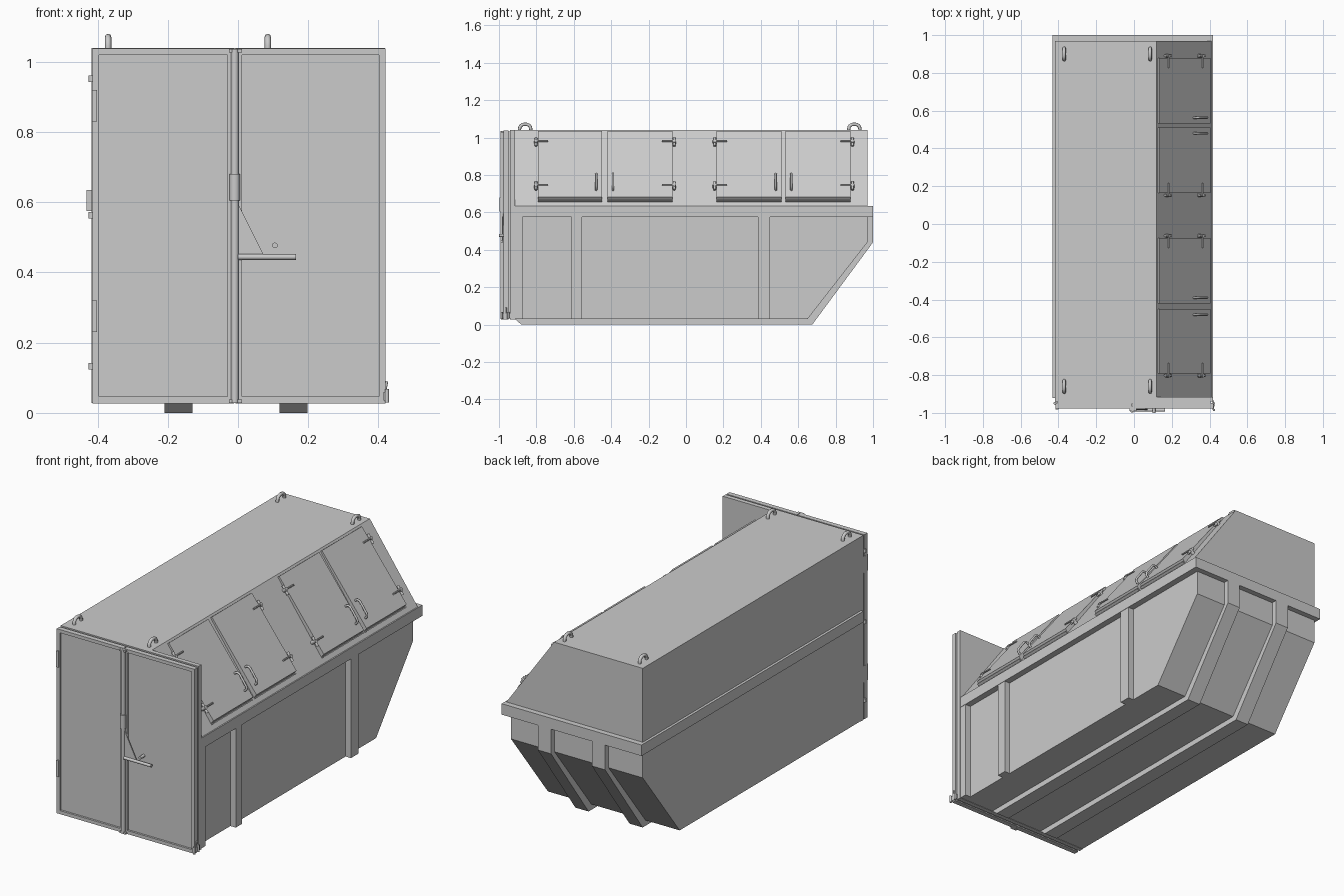
import bpy, bmesh, math
from mathutils import Matrix, Vector

if "Cube" in bpy.data.objects:
    bpy.data.objects.remove(bpy.data.objects["Cube"])

I = Matrix.Identity(4)


def finish(name, bm, mat=I):
    bmesh.ops.recalc_face_normals(bm, faces=bm.faces)
    bm.transform(mat)
    me = bpy.data.meshes.new(name)
    bm.to_mesh(me)
    bm.free()
    ob = bpy.data.objects.new(name, me)
    bpy.context.collection.objects.link(ob)
    return ob


def box(name, x, y, z, mat=I):
    bm = bmesh.new()
    bmesh.ops.create_cube(bm, size=1)
    for v in bm.verts:
        v.co = [r[0] if c < 0 else r[1] for c, r in zip(v.co, (x, y, z))]
    return finish(name, bm, mat)


def prism(name, pts, axis, a, b, mat=I):
    """Extrude a 2D profile along axis 'x' (yz points) or 'y' (xz points)."""
    put = {'x': lambda p, t: (t, p[0], p[1]), 'y': lambda p, t: (p[0], t, p[1])}[axis]
    bm = bmesh.new()
    f = bm.faces.new([bm.verts.new(put(p, a)) for p in pts])
    ext = bmesh.ops.extrude_face_region(bm, geom=[f])
    d = Vector(put((0, 0), b - a))
    bmesh.ops.translate(bm, vec=d, verts=[v for v in ext['geom'] if isinstance(v, bmesh.types.BMVert)])
    return finish(name, bm, mat)


def smooth(ob):
    for o in bpy.context.selected_objects:
        o.select_set(False)
    ob.select_set(True)
    bpy.context.view_layer.objects.active = ob
    bpy.ops.object.shade_smooth_by_angle(angle=math.radians(40))


def rod(name, p, q, r, mat=I, seg=16):
    p, q = Vector(p), Vector(q)
    d = q - p
    bm = bmesh.new()
    m = Matrix.Translation((p + q) / 2) @ d.to_track_quat('Z', 'Y').to_matrix().to_4x4()
    bmesh.ops.create_cone(bm, cap_ends=True, segments=seg, radius1=r, radius2=r, depth=d.length, matrix=m)
    ob = finish(name, bm, mat)
    smooth(ob)
    return ob


def tube(name, pts, r, mat=I):
    cu = bpy.data.curves.new(name, 'CURVE')
    cu.dimensions = '3D'
    cu.bevel_depth, cu.bevel_resolution, cu.use_fill_caps = r, 2, True
    sp = cu.splines.new('POLY')
    sp.points.add(len(pts) - 1)
    for s, p in zip(sp.points, pts):
        s.co = (*(mat @ Vector(p)), 1)
    sp.use_smooth = True
    ob = bpy.data.objects.new(name, cu)
    bpy.context.collection.objects.link(ob)
    return ob


def u_shape(length, height, bend, n=5):
    """Bent-bar path in 2D: legs at +-length/2, rounded upper corners."""
    h, pts = length / 2, [(-length / 2, 0)]
    for s in (-1, 1):
        for i in range(n):
            a = math.pi / 2 * i / (n - 1)
            a = math.pi - a if s < 0 else math.pi / 2 - a
            pts.append((s * (h - bend) + bend * math.cos(a), height - bend + bend * math.sin(a)))
    return pts + [(h, 0)]


# Hull: lower trough with raked back, upper body with slanted right side
prism('lower_hull', [(-0.93, 0.03), (0.65, 0.03), (0.97, 0.44), (0.97, 0.62), (-0.93, 0.62)], 'x', -0.417, 0.382)
prism('upper_hull', [(-0.417, 0.6), (0.41, 0.6), (0.41, 0.635), (0.12, 1.04), (-0.417, 1.04)], 'y', -0.93, 0.97)

# Waist rail on three sides
box('rail_right', (0.37, 0.417), (-0.92, 1.0), (0.575, 0.635))
box('rail_left', (-0.431, -0.41), (-0.92, 1.0), (0.575, 0.635))
box('rail_back', (-0.42, 0.40), (0.96, 1.0), (0.575, 0.635))

# Side ribs and skids that wrap up the raked back
for i, (a, b) in enumerate([(-0.93, -0.875), (-0.612, -0.556), (0.385, 0.45)]):
    box(f'side_rib_{i}', (0.37, 0.415), (a, b), (0.03, 0.58))
skid = [(-0.915, 0.03), (-0.88, 0), (0.675, 0), (1.0, 0.44), (1.0, 0.58),
        (0.96, 0.58), (0.96, 0.44), (0.64, 0.035), (-0.915, 0.035)]
for i, x in enumerate((-0.21, 0.118)):
    prism(f'skid_{i}', skid, 'x', x, x + 0.08)

# Front end frame and the two doors with raised rims
box('end_frame', (-0.417, 0.418), (-0.94, -0.915), (0.028, 1.04))
box('door_gasket', (-0.405, 0.405), (-0.95, -0.935), (0.035, 1.033))
for side, a, b in (('left', -0.415, -0.011), ('right', -0.007, 0.42)):
    box(f'door_panel_{side}', (a + 0.005, b - 0.005), (-0.966, -0.948), (0.032, 1.033))
    box(f'door_rim_bottom_{side}', (a, b), (-0.977, -0.95), (0.027, 0.046))
    box(f'door_rim_top_{side}', (a, b), (-0.977, -0.95), (1.02, 1.038))
    for k, x in enumerate((a, b - 0.019)):
        box(f'door_rim_upright_{side}_{k}', (x, x + 0.019), (-0.977, -0.95), (0.046, 1.02))

# Door hinges on the left edge
for i, z in enumerate((0.23, 0.83)):
    box(f'hinge_plate_{i}', (-0.416, -0.401), (-0.983, -0.93), (z, z + 0.09))
for i, z in enumerate((0.133, 0.563, 0.952)):
    rod(f'hinge_pin_{i}', (-0.418, -0.95, z - 0.009), (-0.418, -0.95, z + 0.009), 0.008)

# Lock bar, sleeve, brace and handle
rod('lock_bar', (-0.009, -0.982, 0.03), (-0.009, -0.982, 1.035), 0.011)
rod('lock_sleeve', (-0.009, -0.983, 0.605), (-0.009, -0.983, 0.68), 0.015)
for i, z in enumerate((0.028, 1.026)):
    box(f'lock_keeper_{i}', (-0.025, 0.012), (-0.99, -0.965), (z, z + 0.01))
prism('handle_brace', [(-0.002, 0.6), (0.073, 0.45), (-0.002, 0.45)], 'y', -0.984, -0.979)
rod('lock_handle', (0.0, -0.985, 0.444), (0.165, -0.985, 0.444), 0.008)
rod('handle_stop', (0.105, -0.96, 0.477), (0.105, -1.0, 0.477), 0.008)

# Small catch at the lower right corner of the doors
box('catch_plate', (0.415, 0.423), (-0.985, -0.935), (0.035, 0.06))
for i, y in enumerate((-0.985, -0.95)):
    rod(f'catch_pin_{i}', (0.424, y, 0.03), (0.424, y, 0.068), 0.006)
rod('catch_lever', (0.418, -0.962, 0.06), (0.424, -0.962, 0.09), 0.004)

# Lifting lugs on the roof
for i, x in enumerate((-0.37, 0.085)):
    for j, y in enumerate((-0.86, 0.9)):
        tube(f'lifting_lug_{i}_{j}', [(x, y + a, 1.035 + h) for a, h in u_shape(0.06, 0.036, 0.025)], 0.009)

# Hatches: local x runs down the slope, z points outward from it
t = Vector((0.29, 0, -0.405)).normalized()
n = t.cross(Vector((0, 1, 0)))
S = Matrix(((t.x, 0, n.x, 0.12), (0, 1, 0, 0), (t.z, 0, n.z, 1.04), (0, 0, 0, 1)))
hatches = [(-0.792, -0.45, -1), (-0.42, -0.073, 1), (0.163, 0.51, -1), (0.533, 0.88, 1)]
for i, (a, b, side) in enumerate(hatches):
    prism(f'hatch_{i}', [(0.012, -0.005), (0.012, 0.01), (0.458, 0.024), (0.466, -0.005)], 'y', a, b, S)
    grip = (b - 0.03) if side < 0 else (a + 0.03)
    tube(f'hatch_handle_{i}', [(0.36 + p, grip, 0.015 + h) for p, h in u_shape(0.1, 0.03, 0.018)], 0.006, S)
    edge = a if side < 0 else b
    for k, s in enumerate((0.085, 0.38)):
        w = 0.018 + 0.01 * k
        rod(f'hatch_hinge_arm_{i}_{k}', (s, edge - side * 0.055, w), (s, edge + side * 0.018, w), 0.0045, S, 8)
        rod(f'hatch_hinge_pin_{i}_{k}', (s - 0.025, edge + side * 0.01, w - 0.006),
            (s + 0.028, edge + side * 0.01, w - 0.006), 0.007, S, 12)
        rod(f'hatch_hinge_boss_{i}_{k}', (s, edge + side * 0.01, -0.003), (s, edge + side * 0.01, w + 0.004), 0.01, S, 12)
# Strip lips below each pair of hatches
for i, (a, b, side) in enumerate(hatches):
    box(f'hatch_lip_{i}', (0.466, 0.472), (a, b), (-0.005, 0.014), S)
